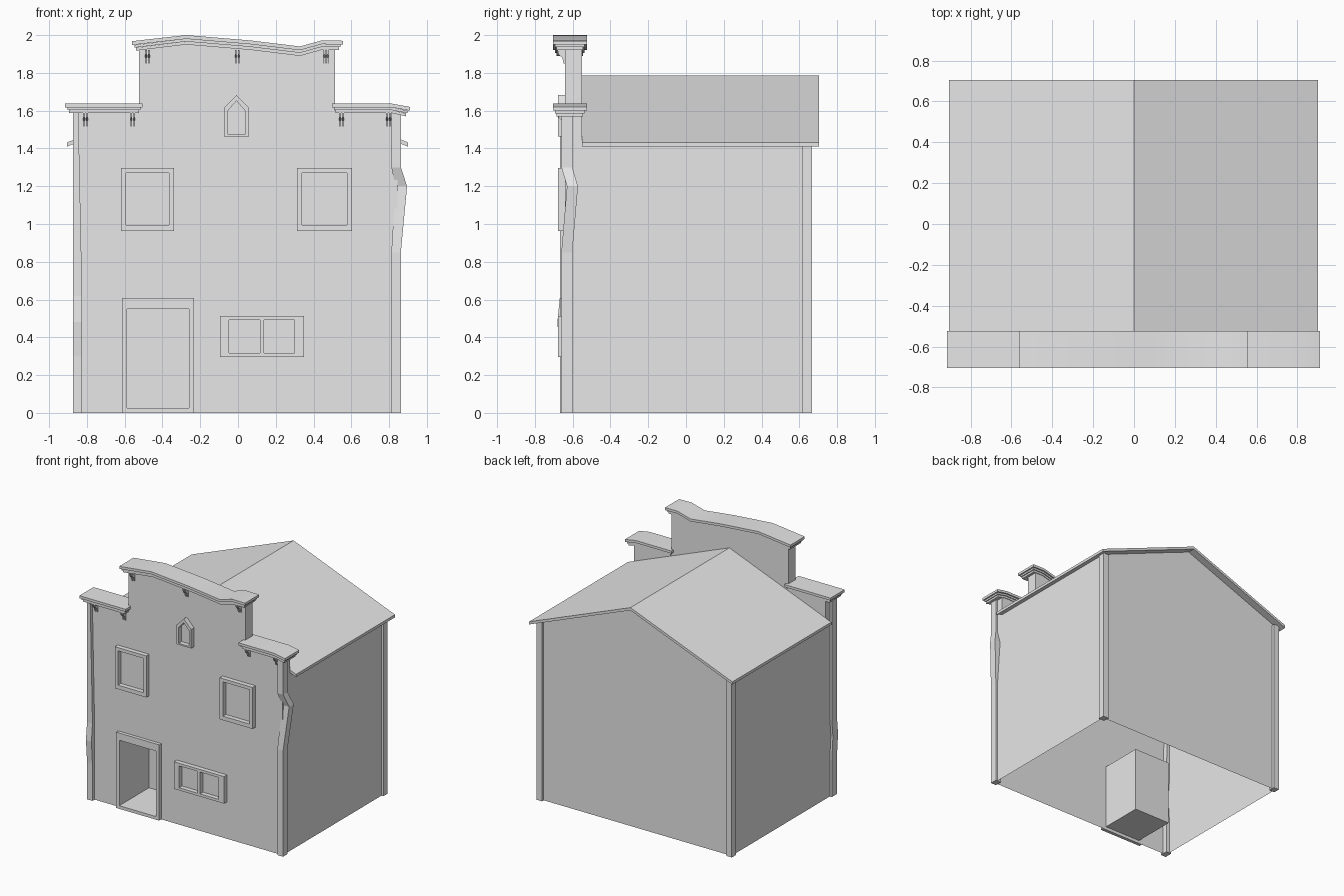
import bpy
import bmesh

if "Cube" in bpy.data.objects:
    bpy.data.objects.remove(bpy.data.objects["Cube"])

grey = bpy.data.materials.new("plain grey")
grey.use_nodes = True
grey.diffuse_color = (0.8, 0.8, 0.8, 1)
grey.node_tree.nodes["Principled BSDF"].inputs["Base Color"].default_value = (0.8, 0.8, 0.8, 1)

FRONT, PARAPET_BACK = -0.64, -0.55
LEFT, RIGHT = -0.855, 0.845          # wall planes
DOOR = (-0.587, -0.26, 0.025, 0.55)  # x0, x1, z0, z1


def finish(bm, name, smooth=False, inward=False):
    bmesh.ops.recalc_face_normals(bm, faces=bm.faces)
    if inward:
        bmesh.ops.reverse_faces(bm, faces=bm.faces)
    mesh = bpy.data.meshes.new(name)
    bm.to_mesh(mesh)
    bm.free()
    mesh.materials.append(grey)
    ob = bpy.data.objects.new(name, mesh)
    bpy.context.collection.objects.link(ob)
    if smooth:
        bpy.ops.object.select_all(action="DESELECT")
        ob.select_set(True)
        bpy.context.view_layer.objects.active = ob
        bpy.ops.object.shade_smooth_by_angle()
    return ob


def add_prism(bm, outline, y0, y1, front=True, back=True, closed=True):
    """Extrude an x-z outline along y, with optional end caps."""
    a = [bm.verts.new((x, y0, z)) for x, z in outline]
    b = [bm.verts.new((x, y1, z)) for x, z in outline]
    n = len(outline)
    for i in range(n if closed else n - 1):
        j = (i + 1) % n
        bm.faces.new((a[i], a[j], b[j], b[i]))
    if front:
        bm.faces.new(a)
    if back:
        bm.faces.new(b)


def prism(name, outline, y0, y1, smooth=False, inward=False, **caps):
    bm = bmesh.new()
    add_prism(bm, outline, y0, y1, **caps)
    return finish(bm, name, smooth, inward)


def rect(x0, x1, z0, z1):
    return [(x0, z0), (x1, z0), (x1, z1), (x0, z1)]


def frame(name, outer, inner, y0=-0.677):
    """Raised surround: a ring between two outlines, with a return to the wall."""
    bm = bmesh.new()
    loops = [[bm.verts.new((x, y, z)) for x, z in pts]
             for pts, y in ((outer, FRONT), (outer, y0), (inner, y0), (inner, FRONT))]
    n = len(outer)
    for p, q in zip(loops, loops[1:] + loops[:1]):
        for i in range(n):
            j = (i + 1) % n
            bm.faces.new((p[i], p[j], q[j], q[i]))
    return finish(bm, name)


def post(name, x0, x1, y0, y1, rings):
    """Corner post through rings of (height, x shift, y shift, inner edge shift)."""
    bm = bmesh.new()
    prev = None
    for z, dx, dy, taper in rings:
        ring = [bm.verts.new((x + dx, y + dy, z)) for x, y in
                ((x0, y0), (x1 + taper, y0), (x1 + taper, y1), (x0, y1))]
        if prev is None:
            bm.faces.new(ring)
        else:
            for i in range(4):
                j = (i + 1) % 4
                bm.faces.new((prev[i], prev[j], ring[j], ring[i]))
        prev = ring
    bm.faces.new(prev)
    return finish(bm, name)


def cornice(name, path, base=None):
    """Three stacked courses following a top line, each set back from the one above."""
    bm = bmesh.new()
    for top, low, inset in ((0, 0.02, 0), (0.02, 0.034, 0.012), (0.034, 0.05, 0.02)):
        pts = list(path)
        pts[0] = (pts[0][0] + inset, pts[0][1])
        pts[-1] = (pts[-1][0] - inset, pts[-1][1])
        outline = [(x, z - top) for x, z in pts]
        outline += [(x, z - low) for x, z in reversed(pts)]
        add_prism(bm, outline, -0.705 + inset, -0.525 - inset)
    return finish(bm, name, smooth=True)


def bracket(name, x, top):
    """Pair of thin curved cheeks under a cornice."""
    bm = bmesh.new()
    side = [(FRONT, top), (-0.68, top), (-0.675, top - 0.025),
            (-0.655, top - 0.04), (-0.648, top - 0.072), (FRONT, top - 0.072)]
    for x0 in (x - 0.013, x + 0.003):
        cheeks = [[bm.verts.new((xx, y, z)) for y, z in side] for xx in (x0, x0 + 0.01)]
        bm.faces.new(cheeks[0])
        bm.faces.new(cheeks[1])
        for i in range(len(side)):
            j = (i + 1) % len(side)
            bm.faces.new((cheeks[0][i], cheeks[0][j], cheeks[1][j], cheeks[1][i]))
    return finish(bm, name)


# Side and back walls, open underneath
prism("house_walls", [(LEFT, 0), (LEFT, 1.43), (0, 1.765), (RIGHT, 1.43), (RIGHT, 0)],
      FRONT, 0.645, front=False, closed=False)

# Stepped front wall with a doorway, and the parapet thickness behind it
steps = [(RIGHT, 1.6), (0.513, 1.6), (0.513, 1.935), (0.444, 1.935), (0.328, 1.905),
         (0.063, 1.935), (-0.275, 1.95), (-0.524, 1.935), (-0.524, 1.6), (LEFT, 1.6)]
dx0, dx1, dz0, dz1 = DOOR
facade = [(LEFT, 0), (dx0, 0), (dx0, dz1), (dx1, dz1), (dx1, 0), (RIGHT, 0)] + steps
bm = bmesh.new()
bm.faces.new([bm.verts.new((x, FRONT, z)) for x, z in facade])
wall = finish(bm, "front_wall")
if wall.data.polygons[0].normal.y > 0:
    wall.data.flip_normals()
prism("parapet", [(LEFT, 1.41), (RIGHT, 1.41)] + steps, FRONT, PARAPET_BACK, front=False)

# Recessed doorway
prism("door_recess", rect(*DOOR), FRONT, -0.29, front=False, inward=True)
frame("door_frame", rect(-0.614, -0.233, 0, 0.608), rect(*DOOR), -0.667)

# Pitched roof
prism("roof", [(-0.905, 1.432), (0, 1.786), (0.9, 1.432), (0.9, 1.41), (0, 1.764), (-0.905, 1.41)],
      PARAPET_BACK, 0.705)

# Corner posts; the front pair is worn and bent
post("back_left_post", 0.862, 0.812, 0.614, 0.667, [(0, 0, 0, 0), (1.43, 0, 0, 0)])
post("back_right_post", -0.873, -0.825, 0.614, 0.667, [(0, 0, 0, 0), (1.43, 0, 0, 0)])
post("front_right_post", -0.873, -0.825, -0.667, -0.602,
     [(0, 0, 0, 0), (0.3, 0, 0, 0), (0.48, 0, -0.014, 0), (0.62, 0, 0, 0), (1.59, 0, 0, -0.02)])
post("front_left_post", 0.862, 0.812, -0.66, -0.602,
     [(0, 0, 0, 0), (0.85, 0, 0, 0), (1.2, 0.033, 0.03, -0.012), (1.3, 0, 0, 0), (1.59, 0, 0, 0)])

# Cornices
cornice("top_cornice", [(-0.56, 1.968), (-0.275, 2.0), (0.063, 1.972), (0.328, 1.94),
                        (0.444, 1.972), (0.555, 1.97)])
cornice("right_cornice", [(-0.915, 1.637), (-0.505, 1.637)])
cornice("left_cornice", [(0.497, 1.637), (0.815, 1.637), (0.91, 1.62)])
for i, x in enumerate((-0.479, -0.004, 0.466)):
    bracket(f"top_bracket_{i + 1}", x, 1.922)
for i, x in enumerate((-0.808, -0.557, 0.547, 0.797)):
    bracket(f"side_bracket_{i + 1}", x, 1.588)

# Windows
frame("upper_right_window", rect(-0.62, -0.34, 0.963, 1.296), rect(-0.592, -0.365, 0.995, 1.27))
frame("upper_left_window", rect(0.312, 0.603, 0.963, 1.296), rect(0.34, 0.577, 0.995, 1.27))
frame("ground_window", rect(-0.095, 0.35, 0.296, 0.513), rect(-0.048, 0.3, 0.317, 0.492))
prism("ground_window_mullion", rect(0.116, 0.137, 0.317, 0.492), -0.677, FRONT)


def pointed(x0, x1, z0, shoulder, apex):
    return [(x0, z0), (x1, z0), (x1, shoulder), ((x0 + x1) / 2, apex), (x0, shoulder)]


frame("attic_window", pointed(-0.074, 0.058, 1.463, 1.615, 1.683),
      pointed(-0.053, 0.037, 1.475, 1.6, 1.652))
